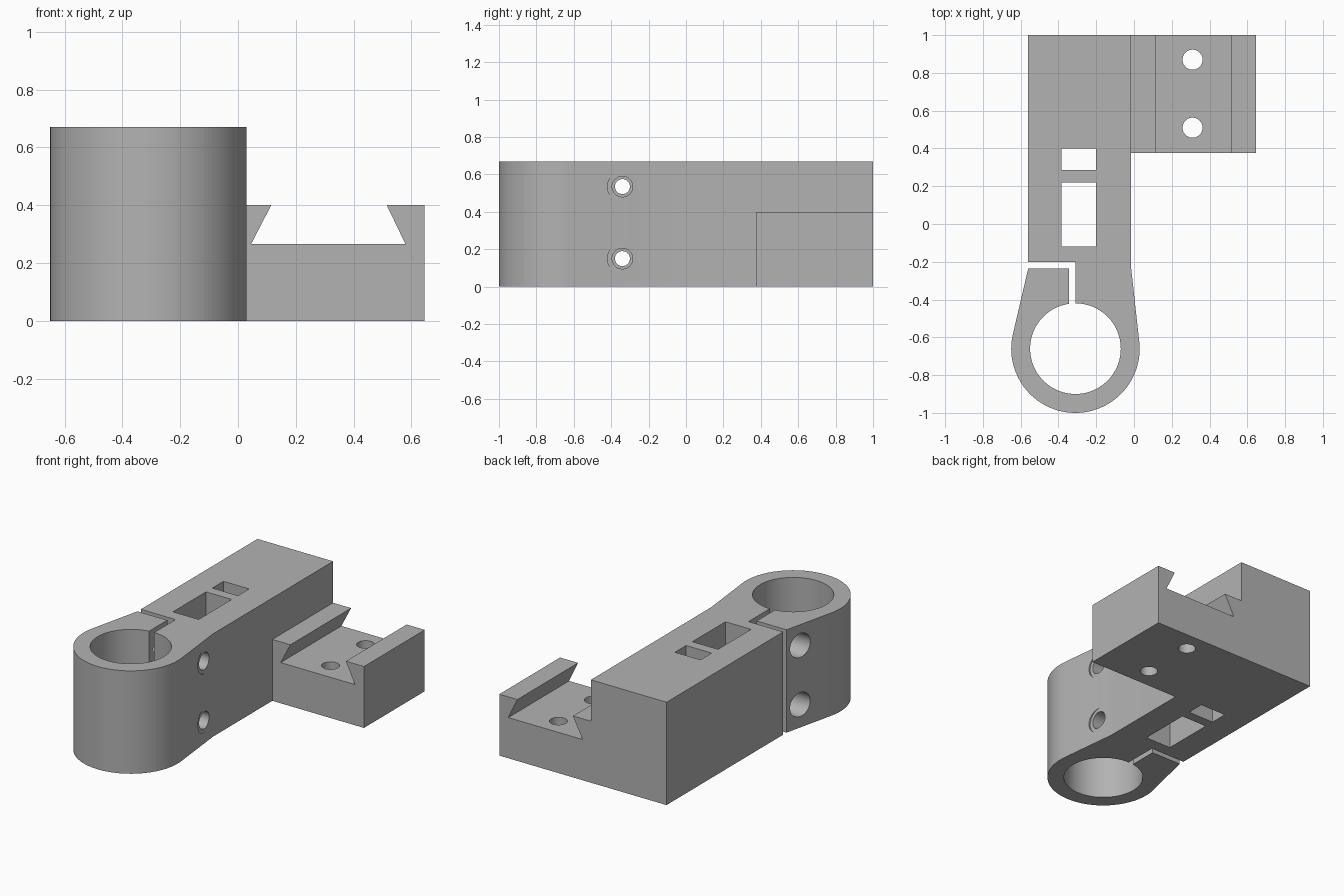
import bpy, bmesh, math
from mathutils import Matrix

if "Cube" in bpy.data.objects:
    bpy.data.objects.remove(bpy.data.objects["Cube"])

grey = bpy.data.materials.new("grey")
grey.diffuse_color = (0.45, 0.45, 0.45, 1)
grey.use_nodes = True
grey.node_tree.nodes["Principled BSDF"].inputs["Base Color"].default_value = grey.diffuse_color


def make_object(name, bm):
    bmesh.ops.recalc_face_normals(bm, faces=bm.faces)
    mesh = bpy.data.meshes.new(name)
    bm.to_mesh(mesh)
    bm.free()
    mesh.materials.append(grey)
    obj = bpy.data.objects.new(name, mesh)
    bpy.context.collection.objects.link(obj)
    return obj


def prism(name, points, vector):
    """Closed 3D outline extruded along a vector."""
    bm = bmesh.new()
    face = bm.faces.new([bm.verts.new(p) for p in points])
    result = bmesh.ops.extrude_face_region(bm, geom=[face], use_keep_orig=True)
    verts = [v for v in result["geom"] if isinstance(v, bmesh.types.BMVert)]
    bmesh.ops.translate(bm, verts=verts, vec=vector)
    return make_object(name, bm)


def box(name, x0, x1, y0, y1, z0, z1):
    points = [(x0, y0, z0), (x1, y0, z0), (x1, y1, z0), (x0, y1, z0)]
    return prism(name, points, (0, 0, z1 - z0))


def rod(name, axis, radius, start, end, a, b):
    """Cylinder along x (a=y, b=z) or along z (a=x, b=y)."""
    mid = (start + end) / 2
    if axis == "x":
        matrix = Matrix.Translation((mid, a, b)) @ Matrix.Rotation(math.pi / 2, 4, "Y")
    else:
        matrix = Matrix.Translation((a, b, mid))
    bm = bmesh.new()
    bmesh.ops.create_cone(bm, cap_ends=True, segments=48, radius1=radius,
                          radius2=radius, depth=end - start, matrix=matrix)
    return make_object(name, bm)


def combine(target, other, operation):
    mod = target.modifiers.new(operation.lower(), "BOOLEAN")
    mod.operation = operation
    mod.solver = "EXACT"
    mod.object = other
    bpy.context.view_layer.objects.active = target
    bpy.ops.object.modifier_apply(modifier=mod.name)
    bpy.data.objects.remove(other)


HEIGHT = 0.67
CX, CY, OUTER, INNER = -0.31, -0.66, 0.34, 0.24
LEFT, RIGHT = -0.56, -0.015
SLIT_X, SLIT_Y = -0.345, -0.235


def arc(radius, start, end, steps):
    angles = [start + (end - start) * i / steps for i in range(steps + 1)]
    return [(CX + radius * math.cos(t), CY + radius * math.sin(t)) for t in angles]


def tangent(x, y, side):
    dx, dy = x - CX, y - CY
    return math.atan2(dy, dx) + side * math.acos(OUTER / math.hypot(dx, dy))


# Clamp arm: bar, slit and split ring in one outline
slit_angle = math.pi - math.acos((CX - SLIT_X) / INNER)
left_t = tangent(LEFT, SLIT_Y, 1)
right_t = tangent(RIGHT, SLIT_Y, -1) + 2 * math.pi
outline = [(LEFT, 1), (LEFT, -0.2), (CX, -0.2)]
outline += arc(INNER, math.pi / 2, slit_angle - 2 * math.pi, 90)
outline += [(SLIT_X, SLIT_Y), (LEFT, SLIT_Y)]
outline += arc(OUTER, left_t, right_t, 60)
outline += [(RIGHT, SLIT_Y), (RIGHT, 1)]
bracket = prism("clamp_bracket", [(x, y, 0) for x, y in outline], (0, 0, HEIGHT))

# Dovetail block at the side, sunk slightly into the bar
profile = [(-0.1, 0), (0.645, 0), (0.645, 0.4), (0.515, 0.4), (0.58, 0.265),
           (0.045, 0.265), (0.115, 0.4), (-0.1, 0.4)]
dovetail = prism("dovetail", [(x, 0.375, z) for x, z in profile], (0, 0.625, 0))
combine(bracket, dovetail, "UNION")

# Rectangular windows through the bar
for y0, y1 in ((-0.12, 0.22), (0.285, 0.4)):
    combine(bracket, box("window_cutter", -0.385, -0.2, y0, y1, -0.1, 0.8), "DIFFERENCE")

# Mounting holes in the dovetail floor
for y in (0.51, 0.87):
    combine(bracket, rod("mount_cutter", "z", 0.053, -0.1, 0.35, 0.31, y), "DIFFERENCE")

# Stepped clamp screw holes: through hole, side bores and shallow spot face
for z in (0.15, 0.535):
    for radius, x0, x1 in ((0.04, -0.8, 0.2), (0.055, -0.15, 0.2),
                           (0.078, -0.8, -0.45), (0.08, -0.004, 0.2)):
        combine(bracket, rod("screw_cutter", "x", radius, x0, x1, -0.34, z), "DIFFERENCE")

bpy.ops.object.select_all(action="DESELECT")
bracket.select_set(True)
bpy.context.view_layer.objects.active = bracket
bpy.ops.object.shade_smooth_by_angle(angle=math.radians(25))
